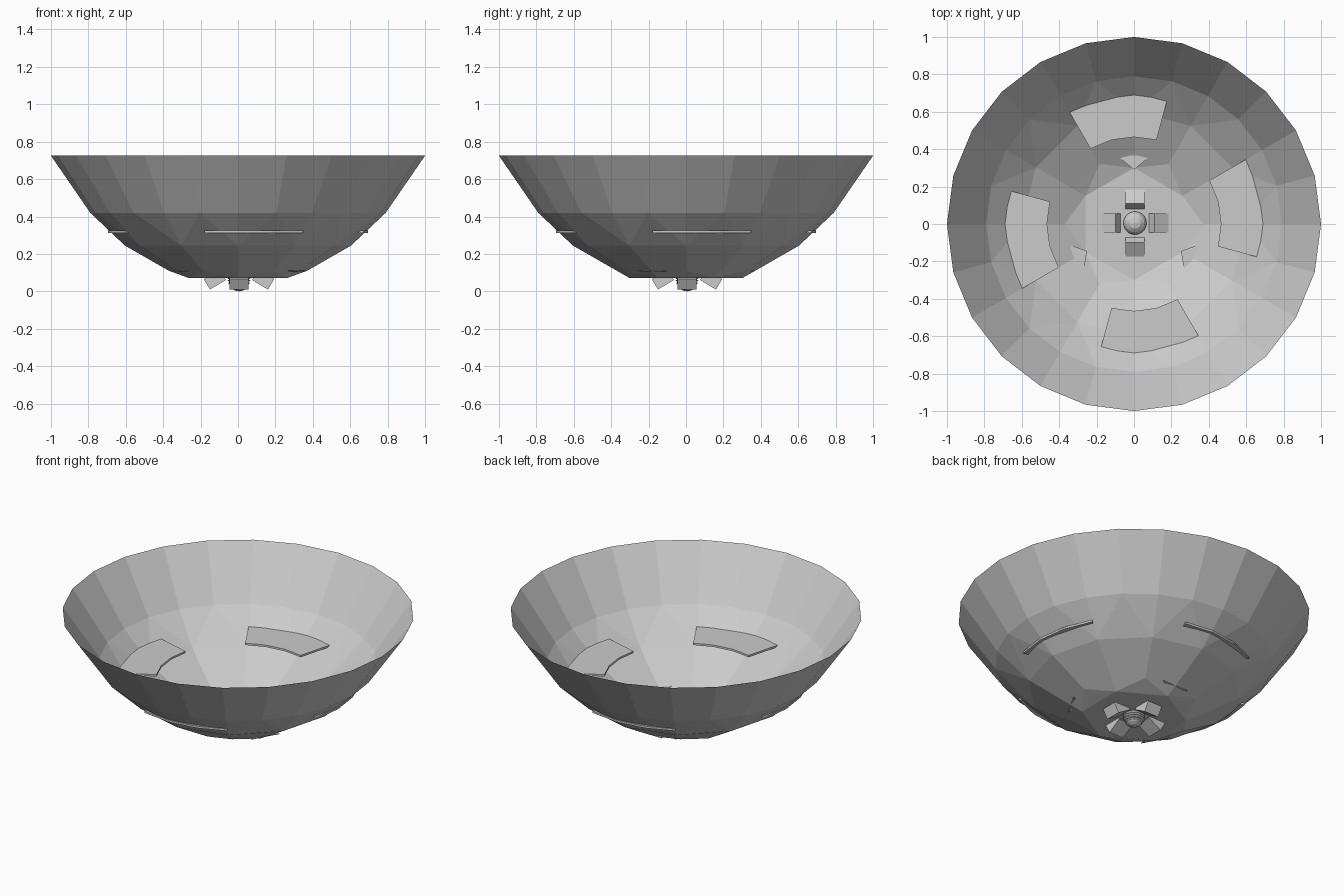
import bpy, bmesh
from math import sin, cos, pi, radians
from mathutils import Matrix

if "Cube" in bpy.data.objects:
    bpy.data.objects.remove(bpy.data.objects["Cube"])


def make(name, verts, faces):
    me = bpy.data.meshes.new(name)
    me.from_pydata(verts, [], faces)
    ob = bpy.data.objects.new(name, me)
    bpy.context.collection.objects.link(ob)
    return ob


def prism(name, pts, offset):
    # closed solid: outline extruded by the offset vector
    n = len(pts)
    v = list(pts) + [tuple(a + b for a, b in zip(p, offset)) for p in pts]
    f = [list(range(n))[::-1], list(range(n, 2 * n))]
    f += [(i, (i + 1) % n, (i + 1) % n + n, i + n) for i in range(n)]
    ob = make(name, v, f)
    bm = bmesh.new()
    bm.from_mesh(ob.data)
    bmesh.ops.recalc_face_normals(bm, faces=bm.faces)
    bm.to_mesh(ob.data)
    bm.free()
    return ob


# Bowl: faceted shell whose side count halves toward the floor
rings = [(1.0, 0.725, 24), (0.79, 0.42, 24), (0.605, 0.245, 12),
         (0.37, 0.11, 12), (0.30, 0.07, 6)]
verts, faces, starts = [], [], []
for r, z, n in rings:
    starts.append(len(verts))
    verts += [(r * cos(pi / 2 + 2 * pi * i / n), r * sin(pi / 2 + 2 * pi * i / n), z)
              for i in range(n)]
for k in range(len(rings) - 1):
    n, m = rings[k][2], rings[k + 1][2]
    a, b = starts[k], starts[k + 1]
    for i in range(m):
        j = (i + 1) % m
        if n == m:
            faces.append((a + i, b + i, b + j, a + j))
        else:
            p, q, s = a + 2 * i, a + 2 * i + 1, a + (2 * i + 2) % n
            faces += [(p, b + i, q), (q, b + i, b + j), (q, b + j, s)]
faces.append([starts[-1] + i for i in range(6)][::-1])
make("bowl", verts, faces)

# Four flat curved shelves poking through the wall
angles = [radians(t) for t in (-15, 0, 15, 30)]
for k in range(4):
    t0 = k * pi / 2
    pts = [(0.695 * cos(t + t0), 0.695 * sin(t + t0), 0.313) for t in angles]
    pts += [(0.465 * cos(t + t0), 0.465 * sin(t + t0), 0.313) for t in reversed(angles)]
    prism(f"shelf_{k}", pts, (0, 0, 0.012))

# Three small triangular ledges near the floor
for k in range(3):
    ob = prism(f"ledge_{k}", [(-0.09, 0.365, 0.107), (0.09, 0.365, 0.107), (0, 0.29, 0.107)],
               (0, 0, 0.004))
    ob.data.transform(Matrix.Rotation(k * 2 * pi / 3, 4, 'Z'))

# Four tilted feet crossing the floor around the centre
section = [(0.155, -0.05, 0.01), (0.188, -0.05, 0.065), (0.105, -0.05, 0.115), (0.07, -0.05, 0.06)]
center = Matrix.Translation((0.005, 0.005, 0))
for k in range(4):
    ob = prism(f"foot_{k}", section, (0, 0.1, 0))
    ob.data.transform(center @ Matrix.Rotation(k * pi / 2, 4, 'Z'))

# Threaded centre plug turned from a profile
profile = [(0, 0), (0.018, 0.003), (0.038, 0.013), (0.045, 0.019), (0.038, 0.024),
           (0.053, 0.031), (0.045, 0.037), (0.060, 0.044), (0.050, 0.050),
           (0.062, 0.057), (0.052, 0.063), (0.062, 0.070), (0.062, 0.085),
           (0.050, 0.105), (0.030, 0.120), (0, 0.126)]
N = 20
v = [(r * cos(2 * pi * i / N), r * sin(2 * pi * i / N), z) for r, z in profile for i in range(N)]
f = [(k * N + i, k * N + (i + 1) % N, (k + 1) * N + (i + 1) % N, (k + 1) * N + i)
     for k in range(len(profile) - 1) for i in range(N)]
plug = make("threaded_plug", v, f)
bm = bmesh.new()
bm.from_mesh(plug.data)
bmesh.ops.remove_doubles(bm, verts=bm.verts, dist=0.0005)
bmesh.ops.recalc_face_normals(bm, faces=bm.faces)
bm.to_mesh(plug.data)
bm.free()
plug.data.transform(center)
